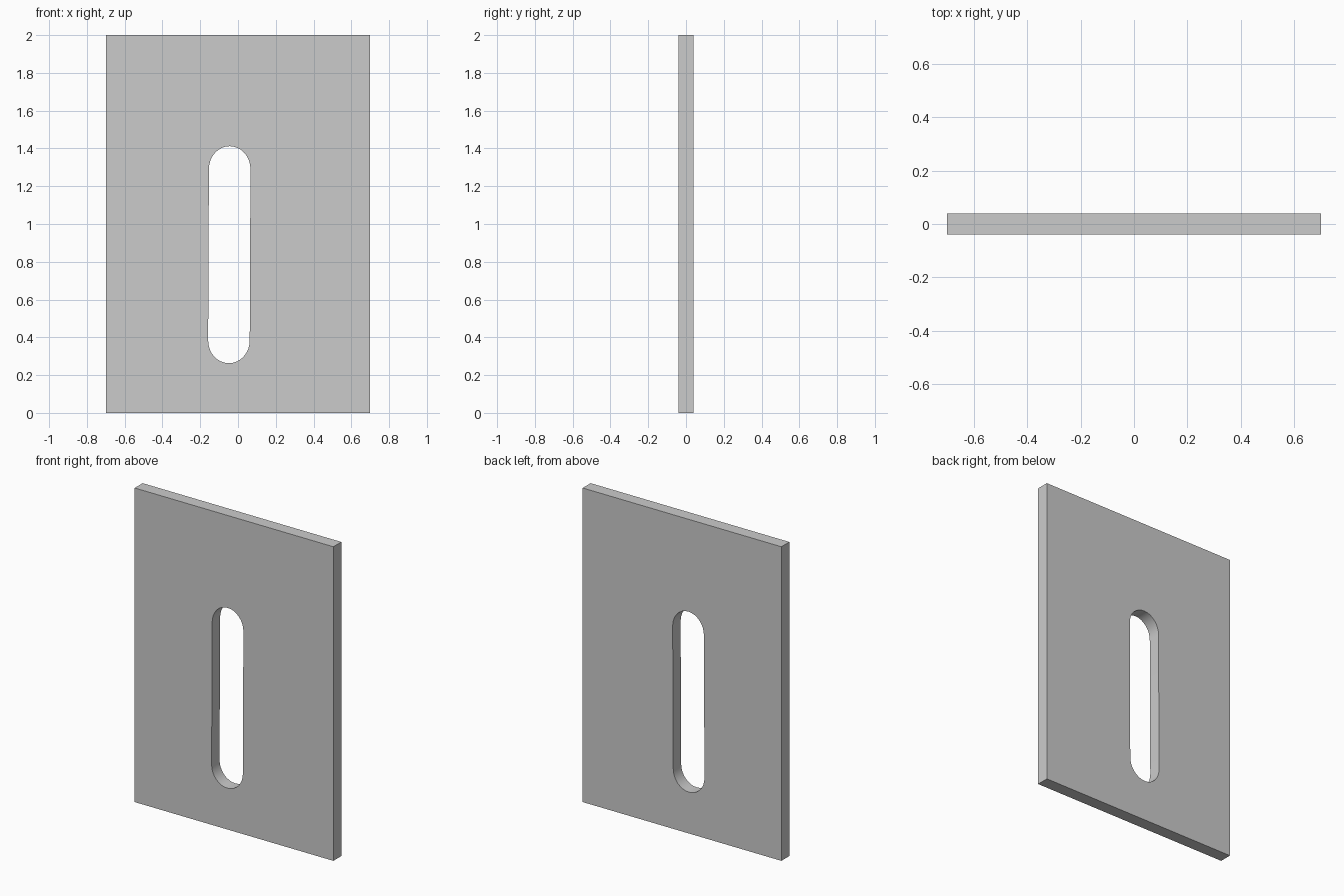
import bpy, bmesh, math

if "Cube" in bpy.data.objects:
    bpy.data.objects.remove(bpy.data.objects["Cube"])

HALF_W, HEIGHT, HALF_T = 0.70, 2.0, 0.04
SLOT_R, SLOT_END = 0.11, 0.12          # slot half width, height of rounded ends
TOP = (-0.044, 1.412 - SLOT_END)       # centres of the rounded ends (x, z)
BOTTOM = (-0.048, 0.263 + SLOT_END)
STEPS = 16


def arc(centre, start):
    """Half ellipse running anticlockwise from the start angle."""
    pts = []
    for i in range(STEPS + 1):
        a = start + math.pi * i / STEPS
        pts.append((centre[0] + SLOT_R * math.cos(a), centre[1] + SLOT_END * math.sin(a)))
    return pts


def loop_edges(bm, pts):
    verts = [bm.verts.new((x, -HALF_T, z)) for x, z in pts]
    return [bm.edges.new((v, verts[(i + 1) % len(verts)])) for i, v in enumerate(verts)]


# Outer rectangle and slot outlines, filled between
bm = bmesh.new()
outer = [(-HALF_W, 0), (HALF_W, 0), (HALF_W, HEIGHT), (-HALF_W, HEIGHT)]
slot = arc(TOP, 0) + arc(BOTTOM, math.pi)
edges = loop_edges(bm, outer) + loop_edges(bm, slot)
bmesh.ops.triangle_fill(bm, edges=edges, use_beauty=True, use_dissolve=False)

# Thicken into a plate
res = bmesh.ops.extrude_face_region(bm, geom=bm.faces[:], use_keep_orig=True)
moved = [g for g in res["geom"] if isinstance(g, bmesh.types.BMVert)]
bmesh.ops.translate(bm, verts=moved, vec=(0, 2 * HALF_T, 0))
bmesh.ops.recalc_face_normals(bm, faces=bm.faces[:])

mesh = bpy.data.meshes.new("slotted_plate")
bm.to_mesh(mesh)
bm.free()
plate = bpy.data.objects.new("slotted_plate", mesh)
bpy.context.collection.objects.link(plate)

# Smooth slot ends, sharp plate edges
bpy.context.view_layer.objects.active = plate
plate.select_set(True)
bpy.ops.object.shade_smooth_by_angle(angle=math.radians(30))
